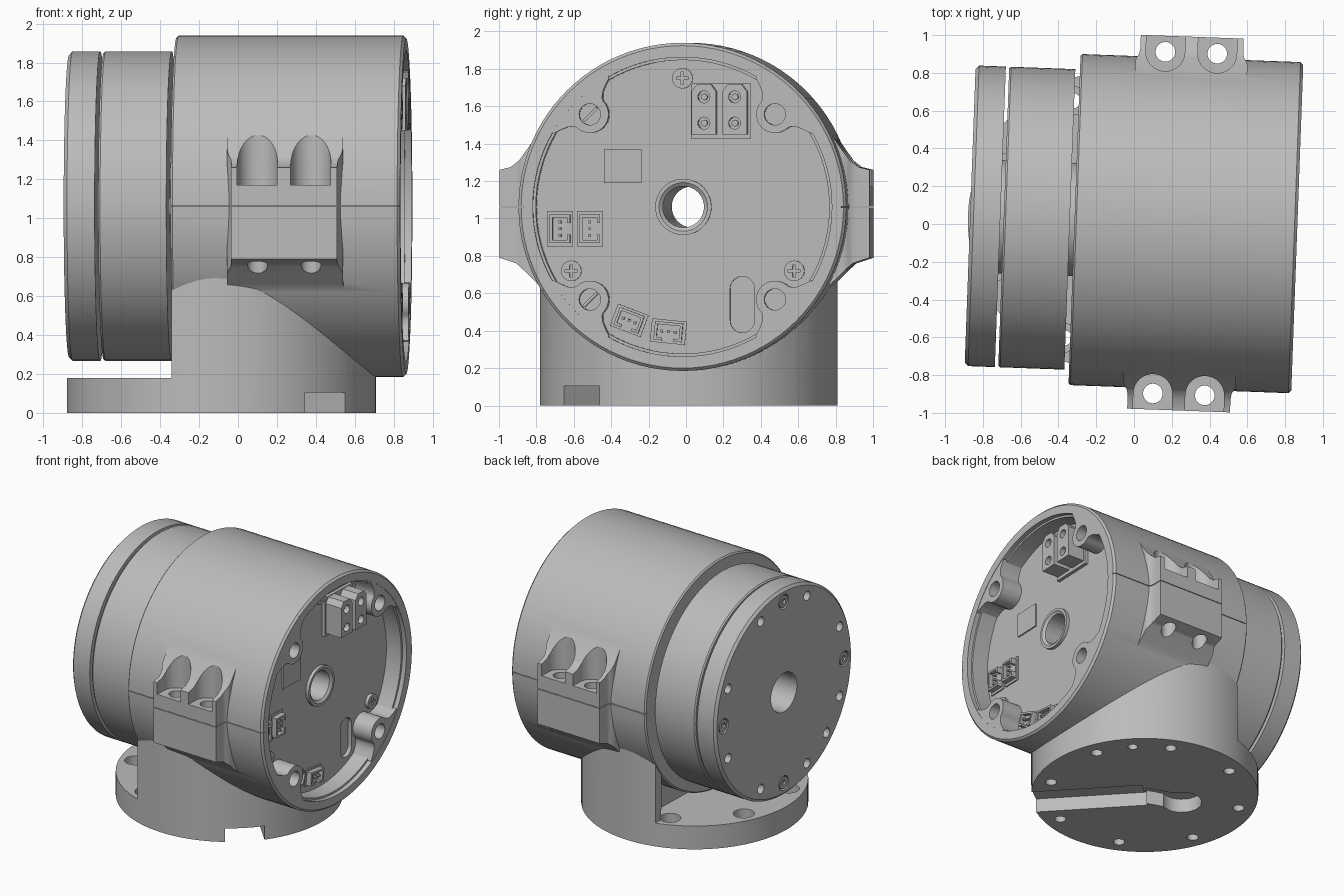
import bpy, bmesh, math
from mathutils import Matrix

cube = bpy.data.objects.get("Cube")
if cube:
    bpy.data.objects.remove(cube, do_unlink=True)

grey = bpy.data.materials.new("plain grey")
grey.use_nodes = True
grey.diffuse_color = (0.5, 0.5, 0.5, 1)
grey.node_tree.nodes["Principled BSDF"].inputs["Base Color"].default_value = (0.5, 0.5, 0.5, 1)
AXIS = 1.062   # height of the housing axis
BOARD = 0.70   # x of the recessed end plate
ROOT = math.sqrt(0.5)
parts = []


def keep(ob):
    ob.data.materials.clear()
    ob.data.materials.append(grey)
    parts.append(ob)
    return ob


def cyl(name, r, h, loc, axis="X", segs=32):
    rot = (0, math.pi / 2, 0) if axis == "X" else (0, 0, 0)
    bpy.ops.mesh.primitive_cylinder_add(vertices=segs, radius=r, depth=h, location=loc, rotation=rot)
    ob = bpy.context.object
    ob.name = name
    return ob


def box(name, size, loc, rot=(0, 0, 0)):
    bpy.ops.mesh.primitive_cube_add(size=1, location=loc, rotation=rot, scale=size)
    ob = bpy.context.object
    ob.name = name
    return ob


def from_bmesh(name, bm):
    bmesh.ops.recalc_face_normals(bm, faces=bm.faces)
    me = bpy.data.meshes.new(name)
    bm.to_mesh(me)
    bm.free()
    ob = bpy.data.objects.new(name, me)
    bpy.context.collection.objects.link(ob)
    return ob


def lathe(name, profile):
    # Spin a closed (x, radius) outline about the housing axis
    bm = bmesh.new()
    vs = [bm.verts.new((x, 0, AXIS + r)) for x, r in profile]
    es = [bm.edges.new((vs[i - 1], vs[i])) for i in range(len(vs))]
    bmesh.ops.spin(bm, geom=vs + es, cent=(0, 0, AXIS), axis=(1, 0, 0),
                   angle=2 * math.pi, steps=96)
    bmesh.ops.remove_doubles(bm, verts=bm.verts, dist=0.0005)
    return from_bmesh(name, bm)


def prism(name, points, push):
    bm = bmesh.new()
    face = bm.faces.new([bm.verts.new(p) for p in points])
    top = bmesh.ops.extrude_face_region(bm, geom=[face])["geom"]
    bmesh.ops.translate(bm, vec=push, verts=[g for g in top if isinstance(g, bmesh.types.BMVert)])
    return from_bmesh(name, bm)


def combine(target, tool, mode="DIFFERENCE"):
    mod = target.modifiers.new("combine", "BOOLEAN")
    mod.operation, mod.solver, mod.object = mode, "EXACT", tool
    bpy.context.view_layer.objects.active = target
    bpy.ops.object.modifier_apply(modifier=mod.name)
    bpy.data.objects.remove(tool, do_unlink=True)


# Main housing with a recessed end and a central tube
housing = keep(lathe("housing", [
    (-.315, .11), (-.315, .867), (-.305, .877), (.85, .877), (.865, .862), (.865, .80), (.83, .80),
    (.83, .785), (BOARD, .785), (BOARD, .15), (BOARD + .025, .15), (BOARD + .025, .13),
    (BOARD + .01, .11)]))

# Corner bosses flaring into the recess wall, with screw holes
flare = [(.84, .21), (.765, .21), (.75, .165), (.735, .13), (.715, .108)]
tip = [(.7 - .1 * math.sin(a), .1 * math.cos(a)) for a in [math.pi * i / 16 for i in range(17)]]
lobe = flare + tip + [(u, -v) for u, v in reversed(flare)]
for sy in (-1, 1):
    for sz in (-1, 1):
        y, z = sy * .7 * ROOT, AXIS + sz * .7 * ROOT
        outline = [(.64, ROOT * sy * (u - v), AXIS + ROOT * sz * (u + v)) for u, v in lobe]
        combine(housing, prism("boss", outline, (.222, 0, 0)), "UNION")
        combine(housing, cyl("hole", .057, .14, (.82, y, z)))
        if sy < 0:
            keep(box("boss_screw_slot", (.03, .1, .015), (.755, y, z), (math.pi / 4, 0, 0)))

# Side lugs with scalloped bolt seats
for s in (-1, 1):
    side = [(.7, .6), (.76, .63), (.80, .665), (.85, .715), (.90, .76), (.99, .79),
            (.99, 1.26), (.93, 1.275), (.885, 1.31), (.85, 1.358), (.815, 1.408), (.78, 1.46), (.7, 1.5)]
    lug = prism("lug", [(-.1, s * y, z) for y, z in side], (.745, 0, 0))
    half = [(-.025, .6), (-.025, .85), (-.018, .87), (-.005, .89), (0, .92), (0, 1.05)]
    plan = half + [(.545 - x, y) for x, y in reversed(half)]
    combine(lug, prism("plan", [(x, s * y, .4) for x, y in plan], (0, 0, 1.3)), "INTERSECT")
    combine(housing, lug, "UNION")
    for x in (.133, .408):
        seat = cyl("seat", .103, .4, (x, s * .905, 1.37), "Z")
        combine(seat, box("mouth", (.206, .2, .4), (x, s * 1.005, 1.37)), "UNION")
        combine(housing, seat)
        combine(housing, cyl("bolt_hole", .052, .8, (x, s * .905, .9), "Z"))
    # Parting line between the housing halves
    combine(housing, box("groove", (1.4, .25, .005), (.3, s * .975, AXIS)))

# Oblong pocket in the end plate
pocket = box("pocket", (.06, .13, .17), (BOARD, .315, .54))
for z in (.455, .625):
    combine(pocket, cyl("end", .065, .06, (BOARD, .315, z)), "UNION")
combine(housing, pocket)

# Rotating output flange and its collar, parted by deep narrow gaps
rotor = keep(lathe("output_flange", [
    (-.868, .15), (-.868, .777), (-.85, .796), (-.708, .796), (-.708, .3), (-.69, .3),
    (-.69, .788), (-.68, .796), (-.34, .796), (-.34, .3), (-.315, .3), (-.315, .11),
    (-.6, .11), (-.64, .145), (-.86, .145)]))
for a in [22.5 + 45 * i for i in range(8)] + [225]:
    t = math.radians(a)
    combine(rotor, cyl("hole", .036, .2, (-.868, .7 * math.cos(t), AXIS + .7 * math.sin(t)), segs=20))
for i in range(4):
    t = i * math.pi / 2
    y, z = .7 * math.cos(t), AXIS + .7 * math.sin(t)
    combine(rotor, cyl("recess", .056, .06, (-.868, y, z), segs=24))
    head = keep(cyl("flange_screw", .046, .03, (-.85, y, z), segs=24))
    combine(head, cyl("socket", .024, .03, (-.865, y, z), segs=6))

# Pedestal: round foot plate with a half-round column, recessed at its flat side
FOOT = -.085
pedestal = keep(cyl("pedestal", .795, .9, (FOOT, 0, .45), "Z", 96))
combine(pedestal, box("front_cut", (1, 2, 1), (-.815, 0, .68)))
combine(pedestal, box("recess", (.2, 1.38, 1), (-.29, 0, .68)))
combine(pedestal, cyl("saddle", .874, 3, (0, 0, AXIS), "X", 96))
for i in range(8):
    t = math.radians(22.5 + 45 * i)
    x, y = FOOT + .68 * math.cos(t), .68 * math.sin(t)
    combine(pedestal, cyl("hole", .04, .3, (x, y, 0), "Z", 20))
    if x < -.2:
        combine(pedestal, cyl("counterbore", .075, .16, (x, y, .18), "Z", 24))
t = math.radians(45)
combine(pedestal, cyl("pin_hole", .035, .1, (FOOT + .68 * math.cos(t), .68 * math.sin(t), .02), "Z", 20))

# Cable channel under the foot
quarter = math.pi / 4
combine(pedestal, box("channel", (.95, .28, .21), (FOOT + .475 * ROOT, -.475 * ROOT, 0), (0, 0, -quarter)))
combine(pedestal, box("channel_bend", (.32, .2, .21), (-.22, .04, 0), (0, 0, -.3)))
combine(pedestal, cyl("channel_end", .14, .21, (-.35, .08, 0), "Z"))


def connector(y, z, w, h, angle):
    # Open shell with a row of pins on a thin footprint
    place = Matrix.Translation((BOARD, y, z)) @ Matrix.Rotation(angle, 4, "X")
    pieces = [keep(box("connector_pad", (.012, w * 1.25, h * 1.25), (.004, 0, 0))),
              keep(box("connector_shell", (.05, w, h), (.025, 0, 0)))]
    combine(pieces[1], box("well", (.06, w * .8, h * .7), (.045, 0, 0)))
    combine(pieces[1], box("key", (.05, w * .4, h * .3), (.04, 0, -h * .45)))
    pieces += [keep(box("connector_pin", (.04, .014, .014), (.025, k * w * .24, 0))) for k in (-1, 0, 1)]
    bpy.context.view_layer.update()
    for ob in pieces:
        ob.matrix_world = place @ ob.matrix_world


connector(-.66, .945, .15, .11, math.pi / 2)
connector(-.5, .945, .15, .11, math.pi / 2)
connector(-.29, .455, .14, .1, -.36)
connector(-.08, .395, .15, .1, -.1)

# Twin power connector with chamfered tops
keep(box("power_pad", (.03, .32, .3), (BOARD + .01, .2, 1.575)))
for y in (.115, .28):
    outline = [(-.065, -.13), (.065, -.13), (.065, .1), (.035, .14), (-.035, .14), (-.065, .1)]
    shell = keep(prism("power_connector", [(BOARD, y + a, 1.58 + b) for a, b in outline], (.16, 0, 0)))
    for z in (1.51, 1.65):
        combine(shell, cyl("socket", .032, .2, (BOARD + .15, y, z), segs=20))
        keep(cyl("power_pin", .018, .1, (BOARD + .08, y, z), segs=12))

# Chip and cross-head screws on the end plate
keep(box("chip", (.012, .2, .18), (BOARD + .004, -.325, 1.28)))
for y, z in ((-.005, 1.75), (-.6, .72), (.593, .72)):
    screw = keep(cyl("plate_screw", .055, .03, (BOARD + .01, y, z), segs=24))
    for size in ((.02, .065, .015), (.02, .015, .065)):
        combine(screw, box("cross", size, (BOARD + .025, y, z)))

# Shade, then turn the whole assembly slightly about the vertical
bpy.context.view_layer.update()
turn = Matrix.Translation((0, .012, 0)) @ Matrix.Rotation(math.radians(-2.1), 4, "Z")
bpy.ops.object.select_all(action="DESELECT")
for ob in parts:
    ob.matrix_world = turn @ ob.matrix_world
    ob.select_set(True)
bpy.context.view_layer.objects.active = housing
bpy.ops.object.shade_smooth_by_angle(angle=math.radians(30))
